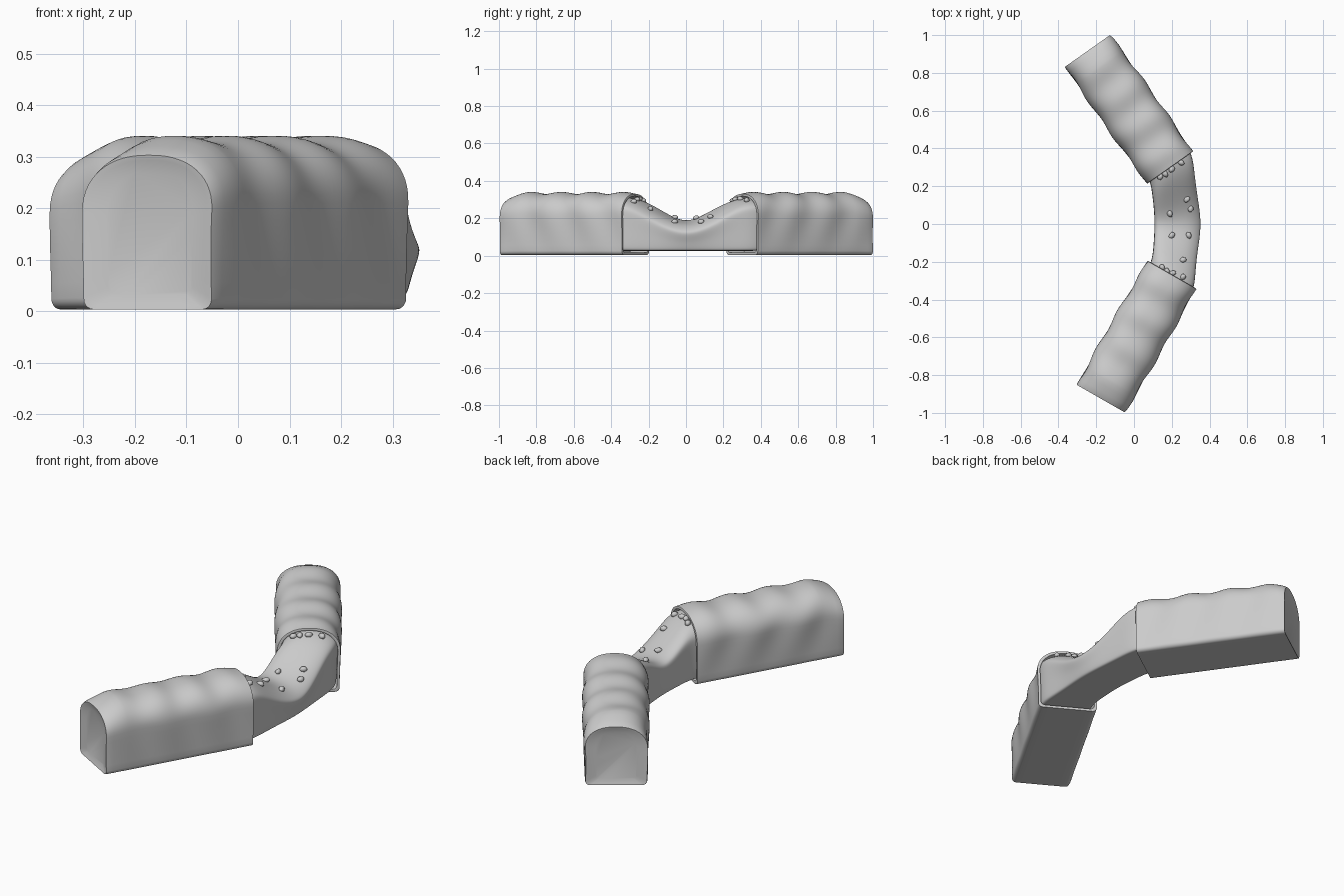
import bpy, bmesh, math, random
from mathutils import Vector
from mathutils.bvhtree import BVHTree

if "Cube" in bpy.data.objects:
    bpy.data.objects.remove(bpy.data.objects["Cube"])

random.seed(4)


def loft(name, rings):
    """Skin closed rings of points and cap both ends."""
    bm = bmesh.new()
    vs = [[bm.verts.new(p) for p in r] for r in rings]
    n = len(vs[0])
    for a, b in zip(vs, vs[1:]):
        for i in range(n):
            j = (i + 1) % n
            bm.faces.new((a[i], a[j], b[j], b[i]))
    bm.faces.new(vs[0][::-1])
    bm.faces.new(vs[-1])
    bmesh.ops.recalc_face_normals(bm, faces=bm.faces[:])
    me = bpy.data.meshes.new(name)
    bm.to_mesh(me)
    bm.free()
    ob = bpy.data.objects.new(name, me)
    bpy.context.collection.objects.link(ob)
    return ob


def smooth(ob, angle):
    bpy.ops.object.select_all(action='DESELECT')
    ob.select_set(True)
    bpy.context.view_layer.objects.active = ob
    bpy.ops.object.shade_smooth_by_angle(angle=math.radians(angle))


def section(w=0.146, r=0.022, wall=0.21, top=0.335):
    """Loaf outline: flat base, upright walls, domed top."""
    half = [(w * k, 0.004) for k in (0.3, 0.6)]
    for i in range(6):
        a = math.pi / 2 * i / 5
        half.append((w - r + r * math.sin(a), 0.004 + r - r * math.cos(a)))
    half += [(w, 0.026 + (wall - 0.026) * i / 6) for i in range(1, 6)]
    for i in range(14):
        a = math.pi / 2 * i / 14
        half.append((w * math.cos(a) ** 0.88, wall + (top - wall) * math.sin(a) ** 0.88))
    return [(0, 0.004)] + half + [(0, top)] + [(-x, z) for x, z in half[::-1]]


# Two rippled crust halves, each with a recessed open mouth
def crust(name, outer, inner, flip):
    o, m = Vector(outer), Vector(inner)
    d = (m - o).normalized()
    n = Vector((d.y, -d.x)) * flip
    length = (m - o).length
    base = section()

    def ring(t, sx=1.0, sz=1.0, inset=0.0):
        out = []
        for x, z in base:
            up = min(1, z / 0.2)
            ph = 2 * math.pi * (t - 0.11) / 0.19
            x2 = x * sx * (1 + 0.05 * up * math.sin(math.pi * t / length))
            x2 += 0.005 * up * math.sin(ph * 0.8 + z * 9 + (1 if x > 0 else 0))
            z2 = z * sz + 0.006 * max(0, (z - 0.2) / 0.14) * math.cos(ph)
            if inset:
                x2 *= 1 - inset / 0.15
                z2 = 0.17 + (z2 - 0.17) * (1 - inset / 0.17)
            p = o + d * t + n * x2
            out.append((p.x, p.y, z2))
        return out

    rings = [ring(0.010, 0.8, 0.9, 0.03), ring(0.002, 0.95, 0.91, 0.008),
             ring(0.0, 0.98, 0.92), ring(0.012, 0.995, 0.945), ring(0.035, 1, 0.97), ring(0.07, 1, 0.99)]
    k = 44
    rings += [ring(0.1 + (length - 0.1) * i / k) for i in range(k + 1)]
    rings += [ring(length + 0.002, inset=0.005), ring(length, inset=0.013),
              ring(length - 0.1, inset=0.016)]
    smooth(loft(name, rings), 50)


crust("front_crust", (-0.175, -0.925), (0.200, -0.270), 1)
crust("back_crust", (-0.245, 0.917), (0.190, 0.300), -1)

# Stretched filling: left xy, right xy, crease height on the right, top, left height, base inset
stations = [
    ((0.04, -0.30), (0.27, -0.43), 0.25, 0.315, 0.25, 0.02),
    ((0.085, -0.22), (0.318, -0.345), 0.26, 0.31, 0.26, 0.02),
    ((0.10, -0.16), (0.325, -0.26), 0.23, 0.275, 0.25, 0.03),
    ((0.105, -0.09), (0.335, -0.15), 0.165, 0.22, 0.21, 0.06),
    ((0.11, 0.0), (0.362, 0.0), 0.105, 0.16, 0.17, 0.12),
    ((0.105, 0.09), (0.335, 0.15), 0.16, 0.215, 0.21, 0.06),
    ((0.095, 0.17), (0.32, 0.27), 0.24, 0.275, 0.25, 0.03),
    ((0.085, 0.235), (0.308, 0.375), 0.26, 0.31, 0.26, 0.02),
    ((0.03, 0.31), (0.25, 0.46), 0.25, 0.315, 0.25, 0.02),
]
rings = []
for l, r, crease, top, left, ins in stations:
    prof = [(0.01, 0.028), (0.06, 0.026), (0.5, 0.026), (0.95 - ins, 0.026), (1 - ins, 0.03),
            (1 - ins * 0.6, crease * 0.6), (1.01, crease * 0.94), (0.98, crease + 0.012),
            (0.8, crease * 0.35 + top * 0.65 + 0.008), (0.5, top + 0.004),
            (0.2, top * 0.6 + left * 0.4 + 0.012), (0.02, left), (0.0, left * 0.85), (0.0, left * 0.45)]
    a, b = Vector(l), Vector(r)
    rings.append([(*a.lerp(b, u), z) for u, z in prof])
filling = loft("filling", rings)
sub = filling.modifiers.new("smooth", 'SUBSURF')
sub.levels = sub.render_levels = 3
for p in filling.data.polygons:
    p.use_smooth = True

# Small crumbs resting on the filling
bpy.context.view_layer.update()
tree = BVHTree.FromObject(filling, bpy.context.evaluated_depsgraph_get())
spots = [(0.28, 0.13), (0.30, 0.08), (0.19, 0.055), (0.20, -0.06), (0.29, -0.06), (0.26, -0.19),
         (0.14, 0.25), (0.165, 0.265), (0.20, 0.29), (0.25, 0.325),
         (0.15, -0.23), (0.175, -0.25), (0.205, -0.26), (0.26, -0.28)]
for i, (x, y) in enumerate(spots):
    hit = tree.ray_cast(Vector((x, y, 1)), Vector((0, 0, -1)))[0]
    if hit is None:
        continue
    bpy.ops.mesh.primitive_ico_sphere_add(subdivisions=2, radius=0.017, location=(x, y, hit.z + 0.004),
                                          rotation=(0, 0, random.uniform(0, 3)))
    crumb = bpy.context.object
    crumb.name = f"crumb_{i + 1}"
    crumb.scale = (1.1, 0.85, 0.8)
    for v in crumb.data.vertices:
        v.co *= random.uniform(0.88, 1.08)
    smooth(crumb, 60)
